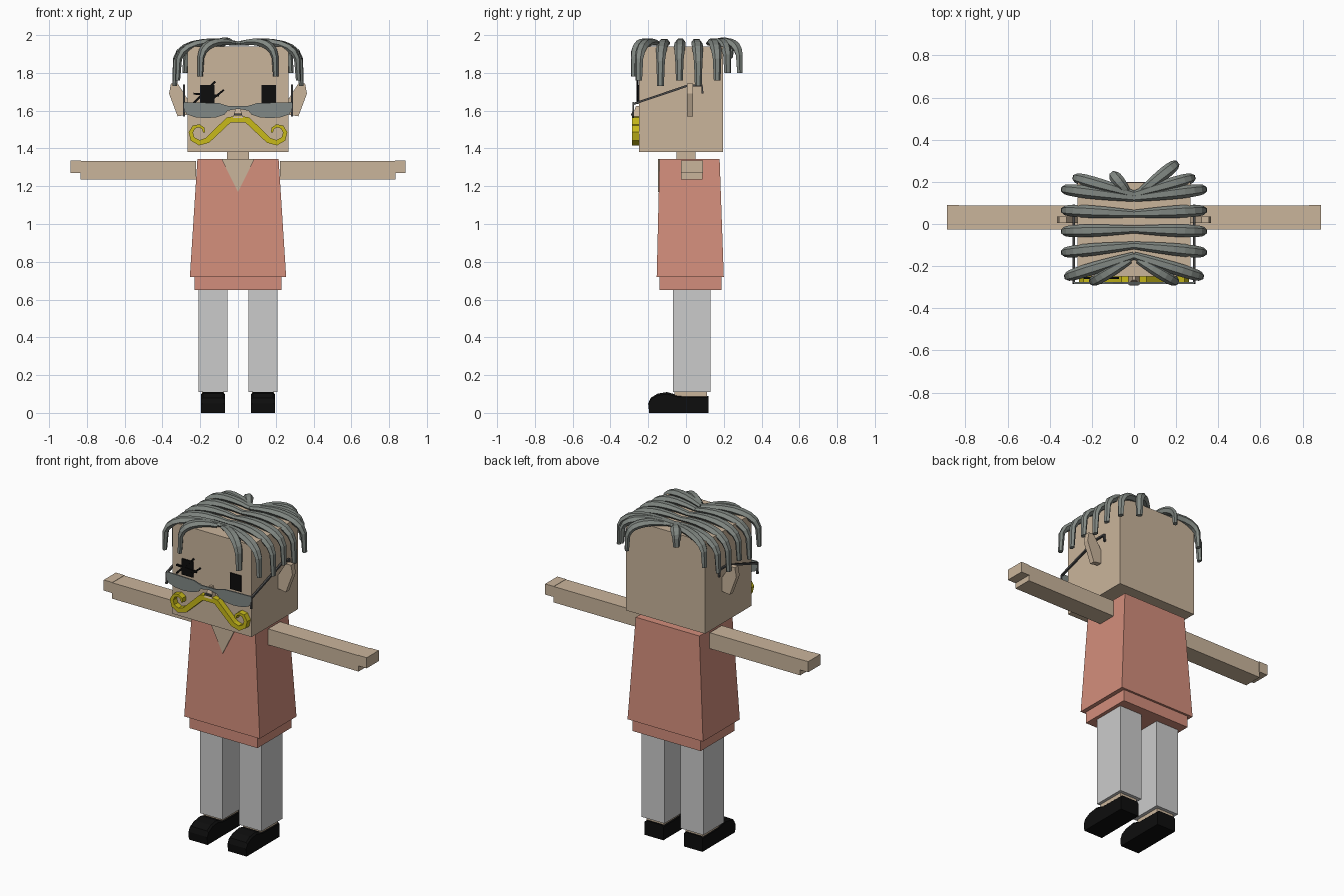
import bpy
import bmesh
from math import sin, cos, pi, radians
from mathutils import Vector

default_cube = bpy.data.objects.get("Cube")
if default_cube:
    bpy.data.objects.remove(default_cube, do_unlink=True)


def material(name, red, green, blue):
    result = bpy.data.materials.new(name)
    result.use_nodes = True
    colour = (red, green, blue, 1)
    result.diffuse_color = colour
    result.node_tree.nodes["Principled BSDF"].inputs["Base Color"].default_value = colour
    return result


skin = material("skin", 0.59, 0.46, 0.33)
coral = material("coral shirt", 0.65, 0.27, 0.2)
pale = material("pale trousers", 0.6, 0.6, 0.6)
black = material("black", 0.004, 0.004, 0.004)
grey = material("grey hair", 0.22, 0.245, 0.225)
lens_grey = material("lens grey", 0.22, 0.25, 0.24)
dark = material("dark frame", 0.07, 0.07, 0.07)
gold = material("gold moustache", 0.58, 0.49, 0.01)


def loft(name, rings, colour):
    """Skin a list of equal-length rings and cap both ends."""
    bm = bmesh.new()
    loops = [[bm.verts.new(point) for point in ring] for ring in rings]
    for lower, upper in zip(loops, loops[1:]):
        for i in range(len(lower)):
            bm.faces.new((lower[i - 1], lower[i], upper[i], upper[i - 1]))
    bm.faces.new(loops[0])
    bm.faces.new(loops[-1])
    bmesh.ops.recalc_face_normals(bm, faces=bm.faces)
    mesh = bpy.data.meshes.new(name)
    bm.to_mesh(mesh)
    bm.free()
    mesh.materials.append(colour)
    bpy.context.collection.objects.link(bpy.data.objects.new(name, mesh))


def rectangle(left, right, front, back, height):
    return [(left, front, height), (right, front, height),
            (right, back, height), (left, back, height)]


def box(name, colour, left, right, front, back, bottom, top):
    loft(name, [rectangle(left, right, front, back, height) for height in (bottom, top)], colour)


def plate(name, colour, outline, front, back):
    """Extrude an x-z outline along y."""
    loft(name, [[(x, y, z) for x, z in outline] for y in (front, back)], colour)


def polygon(sides, turn=0):
    angles = [2 * pi * (k + turn) / sides for k in range(sides)]
    return [(cos(angle), sin(angle)) for angle in angles]


def sweep(name, colour, path, across, width, thickness, section):
    """Sweep a section along a path; width and thickness are functions of progress."""
    points = [Vector(point) for point in path]
    across = Vector(across).normalized()
    last = len(points) - 1
    rings = []
    for i, point in enumerate(points):
        tangent = points[min(i + 1, last)] - points[max(i - 1, 0)]
        wide = across * width(i / last)
        thick = tangent.cross(across).normalized() * thickness(i / last)
        rings.append([point + wide * u + thick * v for u, v in section])
    loft(name, rings, colour)


def rod(name, colour, path, across, radius):
    """Thin square bar of constant size."""
    sweep(name, colour, path, across, lambda t: radius, lambda t: radius, polygon(4, 0.5))


def hair_strand(name, root, tip, tip_height):
    """Hexagonal lock arching from the parting and hanging at its tip."""
    root, tip = Vector(root), Vector(tip)
    path = []
    steps = 8
    for k in range(steps + 1):
        angle = pi / 2 * k / steps
        reach = sin(angle)
        drop = max(cos(angle), 0) ** 0.4
        height = tip_height + (1.98 - tip_height) * drop - 0.025 * (1 - reach) ** 2
        path.append((*root.lerp(tip, reach), height))
    run = tip - root
    sweep(name, grey, path, (-run.y, run.x, 0),
          lambda t: 0.018 + 0.012 * sin(pi * t),
          lambda t: 0.013 + 0.01 * sin(pi * t), polygon(6))


# Head, neck and flared shirt
box("head", skin, -0.267, 0.267, -0.25, 0.197, 1.38, 1.94)
box("neck", skin, -0.057, 0.057, -0.05, 0.05, 1.3, 1.4)
loft("shirt", [rectangle(-0.255, 0.255, -0.155, 0.2, 0.72),
               rectangle(-0.215, 0.215, -0.14, 0.178, 1.345)], coral)
box("shirt_hem", coral, -0.23, 0.23, -0.14, 0.187, 0.65, 0.73)
plate("neckline", skin, [(-0.087, 1.343), (0.087, 1.343), (0, 1.17)], -0.149, -0.14)

for side, label in ((1, "left"), (-1, "right")):
    # Arms with stepped hands
    box(label + "_arm", skin, side * 0.222, side * 0.833, -0.027, 0.088, 1.236, 1.333)
    box(label + "_fingers", skin, side * 0.83, side * 0.888, -0.027, 0.09, 1.27, 1.335)

    # Legs and ankles
    box(label + "_leg", pale, side * 0.055, side * 0.208, -0.07, 0.13, 0.11, 0.66)
    box(label + "_ankle", skin, side * 0.075, side * 0.19, -0.06, 0.11, 0.08, 0.12)

    # Shoes: side profile with a rounded toe, pinched along both edges
    toe = [(-0.1 - 0.1 * cos(radians(a)), 0.05 + 0.06 * sin(radians(a)))
           for a in range(0, 91, 30)]
    profile = [(-0.195, 0), *toe, (-0.04, 0.093), (0.12, 0.09), (0.12, 0)]
    rings = []
    for offset, pinch in ((-0.063, 0.9), (-0.053, 1), (0.053, 1), (0.063, 0.9)):
        x = side * 0.132 + offset
        rings.append([(x, y, z * pinch) for y, z in profile])
    loft(label + "_shoe", rings, black)

    # Ears: a thin slab that widens toward the top
    ear = [(0.26, 1.58), (0.32, 1.57), (0.365, 1.69), (0.355, 1.745), (0.32, 1.745), (0.26, 1.65)]
    plate(label + "_ear", skin, [(side * x, z) for x, z in ear], 0.004, 0.036)

    # Eyes
    box(label + "_eye", black, side * 0.125, side * 0.2, -0.257, -0.249, 1.64, 1.737)

    # Spectacles: flat-topped lens, hooked temple
    rim = [(0.17 + 0.115 * cos(radians(a)), 1.6 + 0.04 * sin(radians(a)))
           for a in range(180, 361, 30)]
    lens = [(0, 1.625), (0, 1.61), *rim, (0.285, 1.645), (0.1, 1.64), (0.05, 1.624)]
    plate(label + "_lens", lens_grey, [(side * x, z) for x, z in lens], -0.284, -0.276)
    x = side * 0.286
    temple = [(x, -0.28, 1.57), (x, -0.28, 1.635), (x, 0.01, 1.733),
              (x, 0.085, 1.733), (x, 0.087, 1.69)]
    rod(label + "_temple", dark, temple, (1, 0, 0), 0.008)

    # Moustache half: a sloping bar ending in a shrinking spiral
    curl = [(0, 1.555), (0.05, 1.55)]
    for k in range(8):
        angle = pi / 4 * (k - 3)
        radius = 0.06 - 0.005 * k
        curl.append((0.205 + radius * cos(angle), 1.485 + radius * sin(angle)))
    sweep(label + "_moustache", gold, [(side * x, -0.267, z) for x, z in curl], (0, 1, 0),
          lambda t: 0.025, lambda t: 0.026 - 0.018 * t, polygon(4, 0.5))

    # Hair: level side rows, then fans at the front and back
    for row in range(4):
        tip_y = 0.1 * row - 0.135
        hair_strand(f"{label}_side_hair_{row}", (0, 0.75 * tip_y),
                    (side * 0.335, tip_y), 1.73 + 0.03 * (row % 2))
    hair_strand(label + "_temple_hair", (0, -0.15), (side * 0.32, -0.25), 1.76)
    hair_strand(label + "_fringe", (side * 0.02, -0.17), (side * 0.2, -0.275), 1.78)
    hair_strand(label + "_rear_corner_hair", (0, 0.14), (side * 0.28, 0.22), 1.8)
    hair_strand(label + "_rear_hair", (side * 0.03, 0.15),
                (0.05 + side * 0.15, 0.26 + side * 0.025), 1.84 - side * 0.04)

# Eyelashes beside the right eye
lashes = {"long": (-0.235, 1.64, -0.12, 1.755),
          "short": (-0.15, 1.65, -0.075, 1.71),
          "flat": (-0.235, 1.69, -0.1, 1.68)}
for label, (start_x, start_z, end_x, end_z) in lashes.items():
    path = [(start_x, -0.256, start_z), (end_x, -0.256, end_z)]
    rod(label + "_eyelash", black, path, (0, 1, 0), 0.007)

# Nose and spectacle bridge
loft("nose", [rectangle(-0.028, 0.028, -0.288, -0.245, 1.56),
              rectangle(-0.008, 0.008, -0.265, -0.245, 1.625)], skin)
box("spectacle_bridge", dark, -0.022, 0.022, -0.292, -0.278, 1.575, 1.585)
